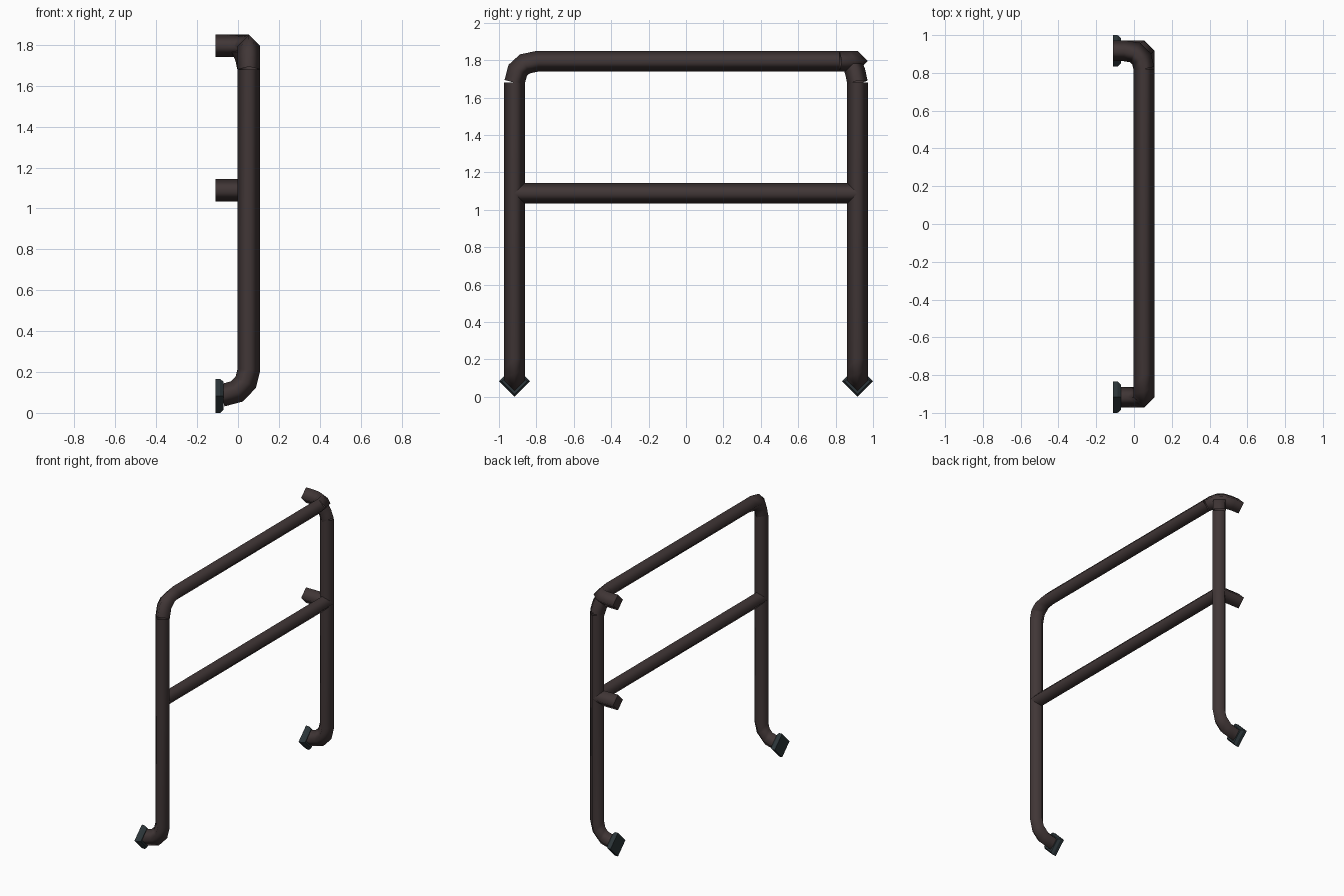
import bpy, bmesh
from mathutils import Vector

if "Cube" in bpy.data.objects:
    bpy.data.objects.remove(bpy.data.objects["Cube"])

R = 0.055      # pipe half width (four-sided pipe, smooth shaded)
X = 0.053      # railing plane
Y = 0.917      # post position
TOP, MID = 1.795, 1.088


def mat(name, col):
    m = bpy.data.materials.new(name)
    m.diffuse_color = (*col, 1)
    m.use_nodes = True
    m.node_tree.nodes["Principled BSDF"].inputs["Base Color"].default_value = m.diffuse_color
    return m


BROWN = mat("dark_brown_paint", (0.052, 0.037, 0.037))
SLATE = mat("dark_slate_metal", (0.025, 0.036, 0.041))


def finish(name, bm, material):
    bmesh.ops.recalc_face_normals(bm, faces=bm.faces)
    me = bpy.data.meshes.new(name)
    bm.to_mesh(me)
    bm.free()
    me.materials.append(material)
    ob = bpy.data.objects.new(name, me)
    bpy.context.collection.objects.link(ob)
    return ob


def pipe(name, pts, hint, caps=(True, True)):
    """Sweep a diamond section along pts with mitred bends."""
    pts = [Vector(p) for p in pts]
    hint = Vector(hint)
    bm = bmesh.new()
    rings = []
    for i, p in enumerate(pts):
        a = (p - pts[i - 1]).normalized() if i else None
        b = (pts[i + 1] - p).normalized() if i < len(pts) - 1 else None
        a, b = a or b, b or a
        t = (a + b).normalized()
        u = (hint - t * hint.dot(t)).normalized()
        v = t.cross(u) / t.dot(a)
        rings.append([bm.verts.new(p + d * R) for d in (u, v, -u, -v)])
    for r, s in zip(rings, rings[1:]):
        for k in range(4):
            f = bm.faces.new((r[k], r[(k + 1) % 4], s[(k + 1) % 4], s[k]))
            f.smooth = True
    for ring, on in zip((rings[0], rings[-1]), caps):
        if on:
            f = bm.faces.new(ring)
            for e in f.edges:
                e.smooth = False
    return finish(name, bm, BROWN)


def foot_plate(name, y):
    """Diamond wall plate with a chamfered front."""
    bm = bmesh.new()
    rings = []
    for x, h in ((-0.11, 0.083), (-0.087, 0.083), (-0.07, 0.068)):
        rings.append([bm.verts.new((x, y + a * h, 0.083 + b * h))
                      for a, b in ((1, 0), (0, 1), (-1, 0), (0, -1))])
    for r, s in zip(rings, rings[1:]):
        for k in range(4):
            bm.faces.new((r[k], r[(k + 1) % 4], s[(k + 1) % 4], s[k]))
    bm.faces.new(rings[0])
    bm.faces.new(rings[-1])
    finish(name, bm, SLATE)


# Posts with curved feet and wall plates
for label, y in (("front", -Y), ("back", Y)):
    foot = [(-0.08, y, 0.085), (-0.005, y, 0.105), (0.038, y, 0.15), (X, y, 0.21)]
    pipe(label + "_post", foot + [(X, y, 1.68)], (0, 1, 0), (True, False))
    foot_plate(label + "_foot_plate", y)

# Top rail: front bend and straight run
pipe("top_rail", [(X, -Y, 1.68), (X, -0.9, 1.745), (X, -0.862, 1.78),
                  (X, -0.79, TOP), (X, 0.82, TOP)], (1, 0, 0), (False, False))
# Back corner: rail turns into a wall stub, post leans into the turn
pipe("top_rail_wall_bend", [(X, 0.82, TOP), (0.04, 0.875, TOP), (0.005, 0.908, TOP),
                            (-0.05, Y, TOP), (-0.11, Y, TOP)], (0, 0, 1), (False, True))
pipe("back_post_top_bend", [(X, Y, 1.68), (0.04, 0.904, 1.74),
                            (0.02, 0.887, 1.785)], (0, 1, 0), (False, True))

# Middle rail and its wall stub
pipe("middle_rail", [(X, -Y, MID), (X, Y, MID)], (1, 0, 0))
pipe("middle_rail_wall_stub", [(X, Y, MID), (-0.11, Y, MID)], (0, 0, 1))
